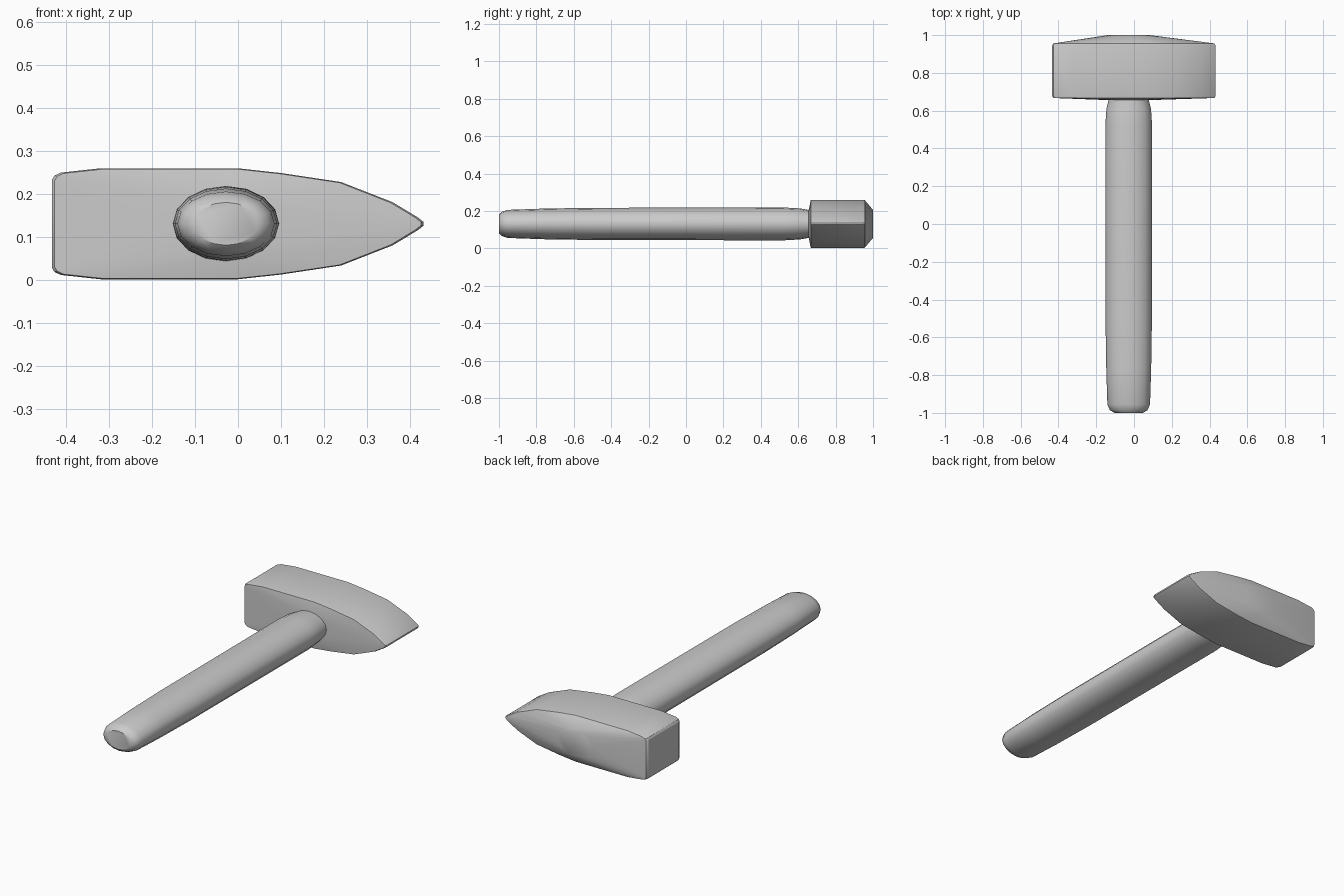
import bpy, bmesh, math

cube = bpy.data.objects.get("Cube")
if cube:
    bpy.data.objects.remove(cube, do_unlink=True)

# One plain grey for the whole tool
grey = bpy.data.materials.new("plain_grey")
grey.use_nodes = True
colour = (0.6, 0.6, 0.6, 1)
grey.diffuse_color = colour
grey.node_tree.nodes["Principled BSDF"].inputs["Base Color"].default_value = colour

CX, CZ = -0.028, 0.131  # handle axis


def finish(name, bm, angle):
    bmesh.ops.recalc_face_normals(bm, faces=bm.faces)
    mesh = bpy.data.meshes.new(name)
    bm.to_mesh(mesh)
    bm.free()
    mesh.materials.append(grey)
    obj = bpy.data.objects.new(name, mesh)
    bpy.context.collection.objects.link(obj)
    bpy.ops.object.select_all(action="DESELECT")
    obj.select_set(True)
    bpy.context.view_layer.objects.active = obj
    bpy.ops.object.shade_smooth_by_angle(angle=math.radians(angle))
    return obj


def oval(bm, y, rx, rz, sides=16):
    angles = [math.tau * i / sides for i in range(sides)]
    return [bm.verts.new((CX + rx * math.cos(a), y, CZ + rz * math.sin(a))) for a in angles]


# Handle: oval rings lofted along y
bm = bmesh.new()
sections = [(-1.0, 0.075, 0.05), (-0.985, 0.1, 0.065), (-0.955, 0.113, 0.075),
            (-0.76, 0.119, 0.082), (-0.5, 0.123, 0.086), (0.52, 0.124, 0.088),
            (0.61, 0.118, 0.083), (0.66, 0.105, 0.074), (0.7, 0.105, 0.074)]
rings = [oval(bm, *s) for s in sections]
for a, b in zip(rings, rings[1:]):
    for i in range(len(a)):
        j = (i + 1) % len(a)
        bm.faces.new((a[i], a[j], b[j], b[i]))
bm.faces.new(rings[0])
bm.faces.new(rings[-1])
finish("handle", bm, 40)

# Head: wedge outline as (x, half height), wrapped with its domed cheeks
outline = [(-0.433, 0.102), (-0.427, 0.112), (-0.412, 0.119), (-0.32, 0.129), (0, 0.129),
           (0.1, 0.118), (0.24, 0.097), (0.36, 0.05), (0.418, 0.015), (0.432, 0.004)]
bm = bmesh.new()
for y, inset in ((0.667, 0.985), (0.678, 1), (0.945, 1), (0.956, 0.985)):
    for x, h in outline:
        for side in (-1, 1):
            bm.verts.new((x * inset, y, CZ + side * h * inset))
oval(bm, 0.656, 0.115, 0.075)
oval(bm, 1.0, 0.11, 0.075)
hull = bmesh.ops.convex_hull(bm, input=bm.verts)
bmesh.ops.delete(bm, geom=list({v for v in hull["geom_interior"] if isinstance(v, bmesh.types.BMVert)}),
                 context="VERTS")
bmesh.ops.dissolve_limit(bm, angle_limit=0.01, verts=bm.verts, edges=bm.edges)
finish("hammer_head", bm, 30)
